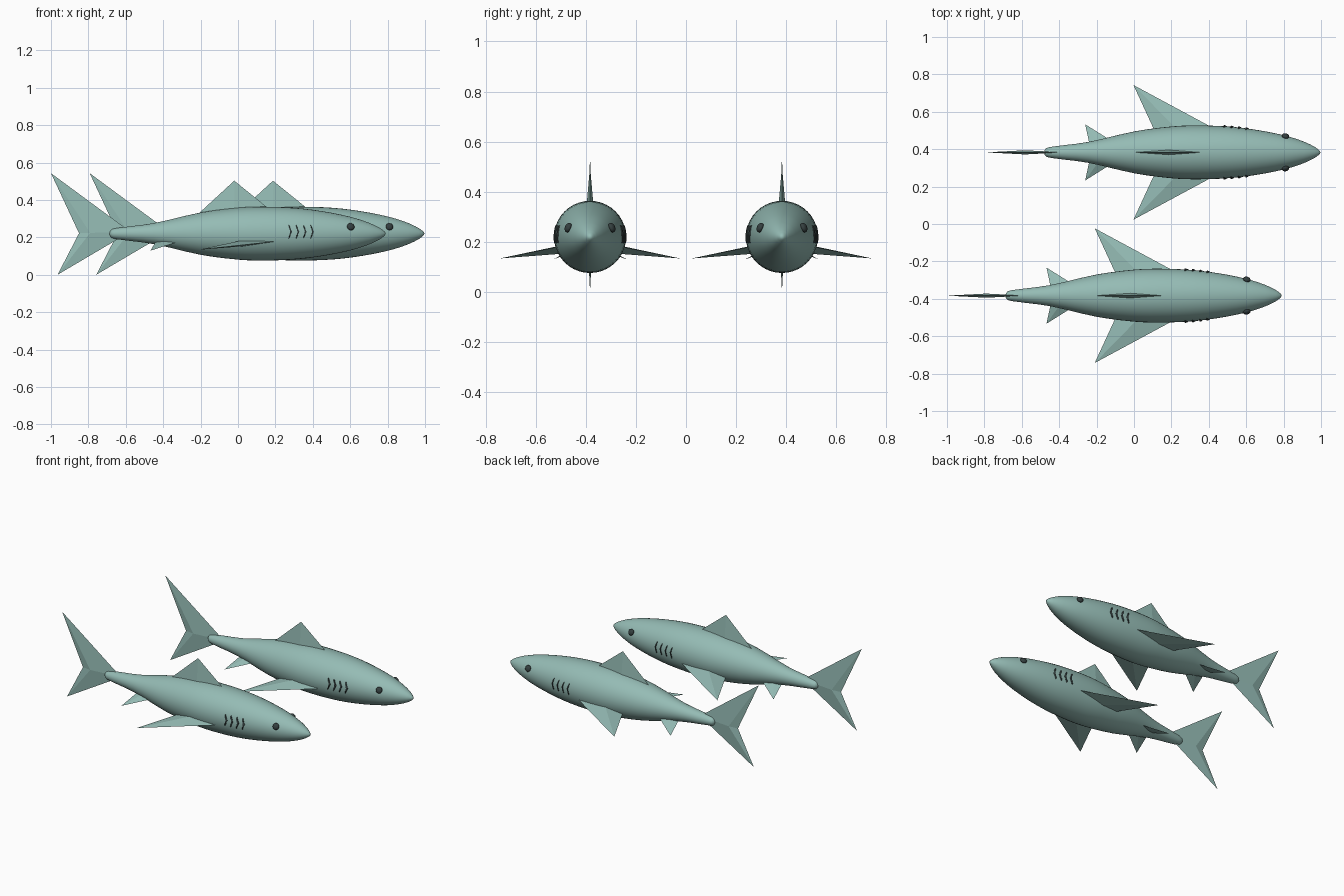
import bpy, bmesh, math
from mathutils import Vector

cube = bpy.data.objects.get("Cube")
if cube:
    bpy.data.objects.remove(cube, do_unlink=True)


def material(name, color):
    m = bpy.data.materials.new(name)
    m.use_nodes = True
    m.diffuse_color = (*color, 1)
    bsdf = next(n for n in m.node_tree.nodes if n.type == 'BSDF_PRINCIPLED')
    bsdf.inputs["Base Color"].default_value = (*color, 1)
    return m


SKIN = material("sea_green_skin", (0.30, 0.50, 0.46))
DARK = material("dark_grey", (0.035, 0.05, 0.05))
AXIS_Z = 0.22
SEGMENTS = 40


def make(name, bm, mat, origin, smooth=False):
    bmesh.ops.recalc_face_normals(bm, faces=bm.faces)
    mesh = bpy.data.meshes.new(name)
    bm.to_mesh(mesh)
    bm.free()
    mesh.materials.append(mat)
    for p in mesh.polygons:
        p.use_smooth = smooth
    ob = bpy.data.objects.new(name, mesh)
    ob.location = origin
    bpy.context.collection.objects.link(ob)
    return ob


# Body radius along its length, tail to nose
PROFILE = [(-0.685, 0.012), (-0.675, 0.023), (-0.64, 0.031), (-0.45, 0.056),
           (-0.2, 0.113), (0, 0.139), (0.13, 0.144), (0.3, 0.138), (0.45, 0.12),
           (0.6, 0.09), (0.7, 0.058), (0.76, 0.029), (0.785, 0.01)]


def radius(x):
    """Smooth cubic interpolation of the profile."""
    p = PROFILE
    i = max(k for k in range(len(p) - 1) if p[k][0] <= x or k == 0)
    slope = lambda k: ((p[min(k + 1, len(p) - 1)][1] - p[max(k - 1, 0)][1])
                       / (p[min(k + 1, len(p) - 1)][0] - p[max(k - 1, 0)][0]))
    (x0, r0), (x1, r1) = p[i], p[i + 1]
    h = x1 - x0
    t = (x - x0) / h
    return ((2*t**3 - 3*t**2 + 1) * r0 + (t**3 - 2*t**2 + t) * h * slope(i)
            + (3*t**2 - 2*t**3) * r1 + (t**3 - t**2) * h * slope(i + 1))


def body(name, origin):
    bm = bmesh.new()
    xs = [a[0] + (b[0] - a[0]) * k / 3
          for a, b in zip(PROFILE, PROFILE[1:]) for k in range(3)]
    xs.append(PROFILE[-1][0])
    rings = []
    for x in xs:
        r = radius(x)
        angles = [2 * math.pi * k / SEGMENTS for k in range(SEGMENTS)]
        rings.append([bm.verts.new((x, r * math.cos(a), AXIS_Z + r * math.sin(a)))
                      for a in angles])
    for a, b in zip(rings, rings[1:]):
        for k in range(SEGMENTS):
            n = (k + 1) % SEGMENTS
            bm.faces.new((a[k], a[n], b[n], b[k]))
    for ring, x in ((rings[0], -0.688), (rings[-1], 0.79)):
        tip = bm.verts.new((x, 0, AXIS_Z))
        for k in range(SEGMENTS):
            bm.faces.new((ring[k], ring[(k + 1) % SEGMENTS], tip))
    make(name, bm, SKIN, origin, True)


def fin(name, origin, outline, ridge, thickness, side=1):
    """Flat-faceted fin: an outline fanned to a ridge point on either face."""
    bm = bmesh.new()
    flip = lambda v: Vector((v[0], v[1] * side, v[2]))
    rim = [bm.verts.new(flip(p)) for p in outline]
    for sign in (1, -1):
        peak = bm.verts.new(flip(Vector(ridge) + sign * Vector(thickness)))
        for a, b in zip(rim, rim[1:] + rim[:1]):
            bm.faces.new((a, b, peak))
    make(name, bm, SKIN, origin)


def eye(name, origin, side):
    bm = bmesh.new()
    bmesh.ops.create_uvsphere(bm, u_segments=20, v_segments=12, radius=0.02)
    ob = make(name, bm, DARK, origin + Vector((0.603, side * 0.087, 0.257)), True)
    ob.scale = (1, 0.65, 1)
    ob.rotation_euler = (side * 0.4, 0, -side * 0.25)


def gill(name, origin, x, side):
    """Thin bent strip standing just proud of the flank."""
    bm = bmesh.new()
    rows = []
    for k in range(5):
        t = k / 2 - 1
        z = 0.23 + 0.035 * t
        cx = x + 0.012 * (1 - abs(t))
        half = 0.001 + 0.004 * (1 - abs(t))
        row = []
        for dx, lift in ((half, -0.004), (-half, -0.004), (-half, 0.006), (half, 0.002)):
            r = radius(cx + dx) + lift
            y = math.sqrt(r * r - (z - AXIS_Z) ** 2)
            row.append(bm.verts.new((cx + dx, side * y, z)))
        rows.append(row)
    for a, b in zip(rows, rows[1:]):
        for k in range(4):
            n = (k + 1) % 4
            bm.faces.new((a[k], a[n], b[n], b[k]))
    bm.faces.new(rows[0])
    bm.faces.new(rows[-1])
    make(name, bm, DARK, origin)


def shark(prefix, origin):
    body(prefix + "_body", origin)
    fin(prefix + "_dorsal_fin", origin,
        [(-0.235, 0, 0.305), (-0.02, 0, 0.503), (0.2, 0, 0.325)],
        (-0.02, 0, 0.32), (0, 0.016, 0))
    fin(prefix + "_tail_fin", origin,
        [(-0.575, 0, 0.23), (-1.0, 0, 0.543), (-0.85, 0, 0.222), (-0.965, 0, 0)],
        (-0.79, 0, 0.224), (0, 0.011, 0))
    for side, label in ((1, "left"), (-1, "right")):
        fin(f"{prefix}_{label}_pectoral_fin", origin,
            [(-0.21, 0.36, 0.134), (0.245, 0.115, 0.183), (-0.09, 0.1, 0.158)],
            (0.035, 0.11, 0.17), (0, 0, 0.017), side)
        fin(f"{prefix}_{label}_pelvic_fin", origin,
            [(-0.468, 0.15, 0.129), (-0.3, 0.045, 0.183), (-0.44, 0.02, 0.178)],
            (-0.385, 0.035, 0.18), (0, 0, 0.008), side)
        eye(f"{prefix}_{label}_eye", origin, side)
        for k in range(4):
            gill(f"{prefix}_{label}_gill_{k + 1}", origin, 0.272 + 0.039 * k, side)


shark("near_shark", Vector((0, -0.383, 0)))
shark("far_shark", Vector((0.207, 0.383, 0)))
